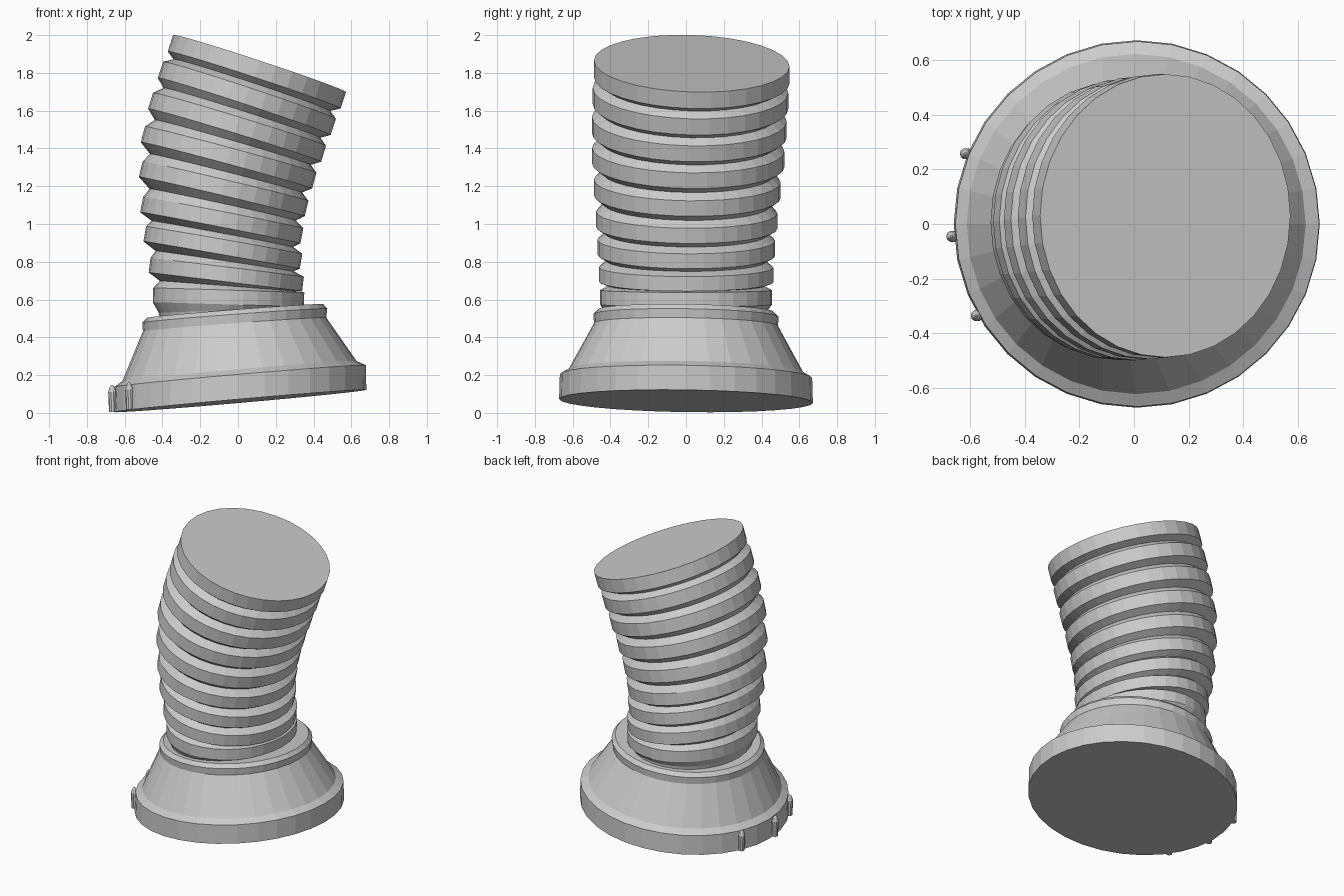
import bpy, bmesh, math
from mathutils import Vector

if "Cube" in bpy.data.objects:
    bpy.data.objects.remove(bpy.data.objects["Cube"])

SIDES = 32


def ring(bm, c, slope, slope_y, rx, ry, sides=SIDES):
    """Elliptical ring of vertices tilted in x and y."""
    u = Vector((1, 0, slope)).normalized()
    v = Vector((0, 1, slope_y)).normalized()
    out = []
    for i in range(sides):
        a = 2 * math.pi * i / sides
        out.append(bm.verts.new(Vector(c) + u * rx * math.cos(a) + v * ry * math.sin(a)))
    return out


def loft(name, rows, sides=SIDES):
    """Skin a list of rings (bottom to top) and cap both ends."""
    bm = bmesh.new()
    rings = [ring(bm, *row, sides=sides) for row in rows]
    for lo, hi in zip(rings, rings[1:]):
        for i in range(sides):
            j = (i + 1) % sides
            bm.faces.new((lo[i], lo[j], hi[j], hi[i]))
    bm.faces.new(rings[0][::-1])
    bm.faces.new(rings[-1])
    me = bpy.data.meshes.new(name)
    bm.to_mesh(me)
    bm.free()
    ob = bpy.data.objects.new(name, me)
    bpy.context.collection.objects.link(ob)
    return ob


# Flared base: centre x, centre z, tilt, radius
base = [
    (0.010, 0.063, 0.088, 0.672),
    (0.012, 0.195, 0.086, 0.668),
    (0.008, 0.222, 0.085, 0.622),
    (-0.018, 0.468, 0.075, 0.487),
    (-0.017, 0.515, 0.075, 0.491),
    (-0.015, 0.540, 0.078, 0.467),
]
loft("flared_base", [((x, 0, z), s, -0.015, r, r) for x, z, s, r in base])

# Bent ribbed column: one row per rib, bottom to top (centre x, centre z, tilt, radius)
ribs = [
    (-0.050, 0.612, -0.03, 0.400),
    (-0.062, 0.732, -0.122, 0.409),
    (-0.080, 0.875, -0.175, 0.420),
    (-0.086, 1.020, -0.195, 0.432),
    (-0.076, 1.186, -0.237, 0.451),
    (-0.050, 1.352, -0.270, 0.470),
    (-0.005, 1.512, -0.306, 0.479),
    (0.047, 1.665, -0.330, 0.482),
    (0.100, 1.806, -0.330, 0.482),
]


def column_ring(x, z, s, r, up=0.0, inset=0.0):
    n = Vector((-s, 0, 1)).normalized() * up
    t = (z - 0.6) / 1.2
    ry = 0.455 + 0.77 * (r - 0.40) - inset
    c = Vector((x, 0.03 * t * abs(t), z)) + n
    return (c, s, -0.03 * t, r - inset, ry)


rows = [column_ring(-0.04, 0.50, 0.07, 0.37), column_ring(-0.045, 0.545, 0.04, 0.375)]
for k, rib in enumerate(ribs):
    half = 0.038 + 0.001 * k
    rows.append(column_ring(*rib, up=-half))
    rows.append(column_ring(*rib, up=half))
    if k < len(ribs) - 1:
        # groove between neighbouring ribs
        mid = [(a + b) / 2 for a, b in zip(rib, ribs[k + 1])]
        rows.append(column_ring(*mid, inset=0.045))
loft("ribbed_column", rows)

# Three small pegs on the left side of the rim
for k, (x, y) in enumerate([(-0.612, 0.257), (-0.662, -0.045), (-0.572, -0.335)]):
    z = 0.064 + 0.088 * x - 0.015 * y
    peg = [(0.0, 0.021), (0.105, 0.021), (0.128, 0.014), (0.142, 0.004)]
    loft(f"rim_peg_{k + 1}",
         [((x - 0.04 * h, y, z + h), 0.088, 0, r, r) for h, r in peg], sides=10)
